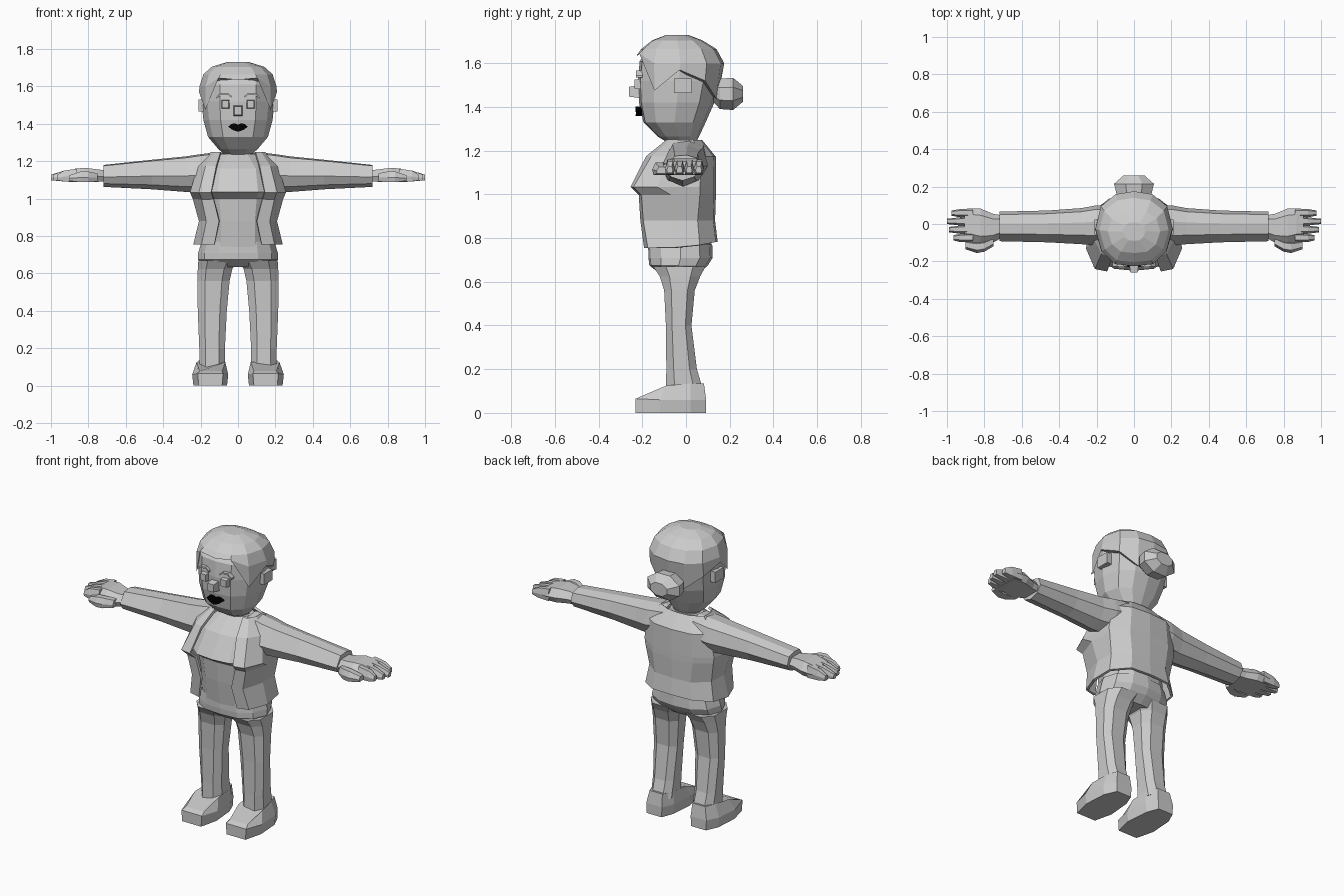
import bpy, bmesh, math
from mathutils import Vector


def material(name, rgb):
    m = bpy.data.materials.new(name)
    m.diffuse_color = (*rgb, 1)
    return m


GREY = material("clay grey", (0.6, 0.6, 0.6))
BLACK = material("mouth black", (0.0, 0.0, 0.0))


def loft(name, rings, closed=True, caps=True, mat=GREY, sx=1):
    """Skin a list of equal-length rings of points."""
    bm = bmesh.new()
    rows = [[bm.verts.new((x * sx, y, z)) for x, y, z in r] for r in rings]
    n = len(rows[0])
    for a, b in zip(rows, rows[1:]):
        for i in range(n if closed else n - 1):
            j = (i + 1) % n
            bm.faces.new((a[i], a[j], b[j], b[i]))
    if caps:
        bm.faces.new(rows[0])
        bm.faces.new(rows[-1])
    bmesh.ops.recalc_face_normals(bm, faces=bm.faces)
    me = bpy.data.meshes.new(name)
    bm.to_mesh(me)
    bm.free()
    me.materials.append(mat)
    ob = bpy.data.objects.new(name, me)
    bpy.context.collection.objects.link(ob)
    return ob


def mirrored(half):
    """Right half, front to back, completed with its left half."""
    return half + [(-x, y, z) for x, y, z in reversed(half) if abs(x) > 1e-6]


def oval(z, w, yf, yb, lift=0):
    """Twelve-sided head or body section with a flattened front."""
    d = yb - yf
    prof = [(0, 0), (.5, .03), (.84, .2), (1, .5), (.86, .8), (.48, .96), (0, 1)]
    return mirrored([(w * x, yf + d * t, z + lift * t) for x, t in prof])


def block(name, x0, x1, y0, y1, z0, z1, front=1.0, mat=GREY):
    """Box whose front face can be narrowed."""
    cx, cz = (x0 + x1) / 2, (z0 + z1) / 2
    def sec(y, s):
        return [(cx + (x - cx) * s, y, cz + (z - cz) * s)
                for x, z in ((x0, z0), (x1, z0), (x1, z1), (x0, z1))]
    return loft(name, [sec(y0, front), sec(y1, 1)], mat=mat)


# Head and neck
loft("head", [oval(*r) for r in (
    (1.235, .07, -.08, .045), (1.265, .105, -.13, .06), (1.33, .16, -.195, .09),
    (1.42, .185, -.215, .13), (1.52, .195, -.22, .155), (1.61, .195, -.212, .16),
    (1.67, .16, -.17, .12))])
loft("neck", [oval(*r) for r in (
    (1.17, .13, -.1, .08), (1.215, .085, -.075, .055), (1.27, .075, -.08, .045))])

# Hair cap with a hairline that is high at the forehead and low at the back
line = [1.635, 1.645, 1.475, 1.57, 1.52, 1.44, 1.42]
edge = oval(0, .208, -.222, .165)[:7]
edge[5:] = [(.085, .138, 0), (0, .142, 0)]
loft("hair", [mirrored([(x, y, h) for (x, y, _), h in zip(edge, line)]),
              mirrored([(x, y, max(h, 1.6)) for (x, y, _), h in
                        zip(oval(0, .206, -.226, .175)[:7], line)]),
              oval(1.665, .185, -.205, .14), oval(1.705, .14, -.155, .075),
              oval(1.73, .06, -.09, .01)])

# Hair bun, turned about the y axis
loft("hair_bun", [[(rx * math.cos(a), y, 1.46 + dz + rz * math.sin(a))
                   for a in [math.pi / 8 + k * math.pi / 4 for k in range(8)]]
                  for y, rx, rz, dz in ((.12, .07, .045, .01), (.155, .1, .075, 0),
                                        (.215, .115, .08, 0), (.26, .06, .04, 0))])

# Face
block("nose", -.026, .026, -.26, -.205, 1.44, 1.5, .75)
for s, side in ((1, "left"), (-1, "right")):
    xs = sorted((s * .045, s * .09))
    block(side + "_eye", *xs, -.236, -.2, 1.48, 1.53, .8)
    loft(side + "_eyebrow", [[(x, y, z + dz) for y, dz in
                              ((-.228, 0), (-.228, .01), (-.2, .01), (-.2, 0))]
                             for x, z in ((.035, 1.54), (.055, 1.556), (.09, 1.556), (.115, 1.535))],
         sx=s)
    block(side + "_ear", *sorted((s * .18, s * .212)), -.055, .025, 1.465, 1.53)
lips = [(-.052, 1.385), (-.03, 1.368), (0, 1.358), (.03, 1.368), (.052, 1.385),
        (.035, 1.4), (.015, 1.402), (0, 1.395), (-.015, 1.402), (-.035, 1.4)]
loft("mouth", [[(x, y + abs(x) * .1, z) for x, z in lips] for y in (-.232, -.2)], mat=BLACK)

# Shirt with an overhanging chest
loft("shirt", [oval(*r) for r in (
    (.74, .185, -.172, .118), (.88, .18, -.19, .108), (1.0, .2, -.2, .11),
    (1.035, .215, -.25, .11), (1.16, .19, -.175, .11), (1.24, .1, -.08, .06))])

# Open jacket
rows = (
    (.755, [(.125, -.185), (.19, -.17), (.232, -.06), (.22, .06), (.13, .13), (0, .138)]),
    (.88, [(.10, -.202), (.165, -.19), (.202, -.06), (.2, .05), (.115, .118), (0, .126)]),
    (1.0, [(.13, -.21), (.19, -.2), (.235, -.07), (.22, .06), (.13, .122), (0, .13)]),
    (1.035, [(.142, -.247), (.205, -.235), (.25, -.13), (.225, .06), (.13, .122), (0, .13)]),
    (1.17, [(.115, -.178), (.17, -.155), (.21, -.08), (.205, .07), (.12, .12), (0, .13)]),
    (1.245, [(.092, -.085), (.12, -.07), (.14, -.03), (.14, .03), (.07, .062), (0, .068)]))
jr = []
for z, pts in rows:
    half = [(x, y, z + (max(y, 0) * .2 if z < .8 else 0)) for x, y in pts]
    jr.append([(-x, y, zz) for x, y, zz in half[:-1]] + half[::-1])
jacket = loft("jacket", jr, closed=False, caps=False)
sol = jacket.modifiers.new("cloth", 'SOLIDIFY')
sol.thickness, sol.offset = .014, 0

# Trousers: seat
loft("trouser_seat", [oval(*r) for r in (
    (.635, .19, -.115, .055), (.675, .215, -.168, .1), (.71, .213, -.172, .122),
    (.77, .195, -.172, .12))])


def octagon(x0, x1, y0, y1, z, c=.3):
    """Chamfered rectangle in plan."""
    cx, cy, a, b = (x0 + x1) / 2, (y0 + y1) / 2, (x1 - x0) / 2, (y1 - y0) / 2
    k = 1 - c * 1.6
    return [(cx + a * u, cy + b * v, z) for u, v in
            ((k, -1), (1, -k), (1, k), (k, 1), (-k, 1), (-1, k), (-1, -k), (-k, -1))]


# Sleeve section: flat top, upright front, pointed underside
def sleeve(x, yf, yb, zt, zb):
    d, h = yb - yf, zt - zb
    return [(x, yf + d * u, zb + h * v) for u, v in
            ((.25, .96), (.6, 1), (.9, .88), (1, .48), (.82, .15), (.48, 0), (.14, .15), (0, .45))]


def hand_ring(x, yf, yb, zt, zb):
    d, h = yb - yf, zt - zb
    return [(x, yf + d * u, zb + h * v) for u, v in
            ((.1, 0), (.9, 0), (1, .45), (.82, 1), (.25, 1), (0, .45))]


for s, side in ((1, "left"), (-1, "right")):
    # Leg, spreading into the seat at the top
    loft(side + "_trouser_leg", [octagon(*r) for r in (
        (.07, .205, -.092, .08, .1), (.07, .207, -.09, .05, .2), (.06, .215, -.092, .025, .4),
        (.045, .217, -.1, .04, .56), (.03, .215, -.12, .065, .625), (.003, .212, -.15, .09, .67))],
        sx=s)
    # Shoe: sole outline raised to a sloping top
    sole = [(.08, -.23), (.215, -.23), (.245, -.12), (.235, .02), (.2, .092),
            (.095, .092), (.065, .02), (.052, -.12)]
    top = [(.085, -.2, .078), (.205, -.2, .078), (.222, -.09, .125), (.208, .02, .135),
           (.185, .082, .135), (.1, .082, .135), (.07, .02, .135), (.068, -.09, .125)]
    mid = [(x, y, .065 if y < -.2 else .06) for x, y in sole]
    loft(side + "_shoe", [[(.15 + (x - .15) * .93, y, 0) for x, y in sole], mid, top], sx=s)
    # Arm
    loft(side + "_sleeve", [sleeve(*r) for r in (
        (.1, -.1, .1, 1.25, 1.06), (.2, -.115, .1, 1.238, 1.035), (.28, -.108, .085, 1.226, 1.036),
        (.46, -.098, .072, 1.208, 1.05), (.72, -.092, .066, 1.18, 1.063))], sx=s)
    # Palm, thumb and fingers
    loft(side + "_palm", [hand_ring(*r) for r in (
        (.7, -.07, .045, 1.15, 1.092), (.755, -.1, .055, 1.157, 1.09), (.82, -.115, .082, 1.165, 1.088),
        (.87, -.1, .084, 1.16, 1.088), (.905, -.095, .08, 1.15, 1.09))], sx=s)
    loft(side + "_thumb", [hand_ring(*r) for r in (
        (.75, -.118, -.07, 1.135, 1.092), (.8, -.148, -.09, 1.145, 1.088),
        (.84, -.155, -.095, 1.145, 1.088), (.9, -.135, -.09, 1.125, 1.095))], sx=s)
    for i, tip in enumerate((.965, .99, 1.0, .975)):
        y = -.096 + i * .044
        loft(f"{side}_finger_{i + 1}", [hand_ring(*r) for r in (
            (.86, y, y + .045, 1.16, 1.09), (.93, y, y + .044, 1.15, 1.092),
            (tip, y + .008, y + .036, 1.128, 1.098))], sx=s)
